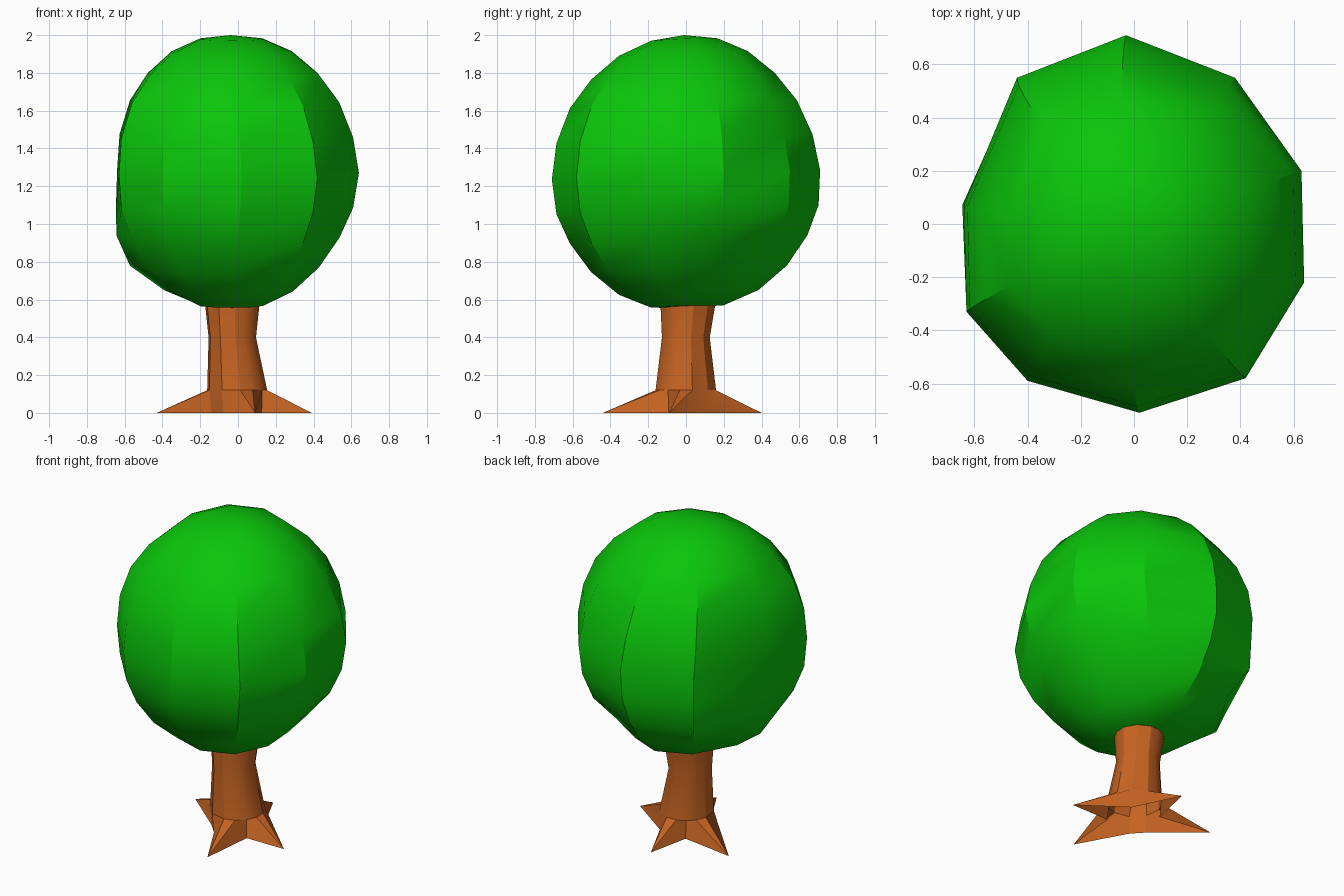
import bpy, bmesh
from math import sin, cos, pi, radians

if "Cube" in bpy.data.objects:
    bpy.data.objects.remove(bpy.data.objects["Cube"], do_unlink=True)


def material(name, rgb):
    mat = bpy.data.materials.new(name)
    mat.use_nodes = True
    mat.diffuse_color = (*rgb, 1)
    mat.node_tree.nodes["Principled BSDF"].inputs["Base Color"].default_value = (*rgb, 1)
    return mat


def finish(bm, name, mat, angle):
    mesh = bpy.data.meshes.new(name)
    bm.to_mesh(mesh)
    bm.free()
    obj = bpy.data.objects.new(name, mesh)
    bpy.context.collection.objects.link(obj)
    mesh.materials.append(mat)
    bpy.ops.object.select_all(action="DESELECT")
    obj.select_set(True)
    bpy.context.view_layer.objects.active = obj
    bpy.ops.object.shade_smooth_by_angle(angle=radians(angle))


def bridge(bm, low, high):
    """Join two rings, listed counter-clockwise; repeated corners make triangles."""
    n = len(low)
    for i in range(n):
        j = (i + 1) % n
        bm.faces.new(list(dict.fromkeys([low[i], low[j], high[j], high[i]])))


leaf_green = material("leaf green", (0.003, 0.56, 0.003))
bark_brown = material("bark brown", (0.56, 0.125, 0.016))

# Crown: ten-sided globe, drooping at the front and leaning in at the upper back
outline = [(0.64, -0.22), (0.63, 0.2), (0.38, 0.55), (-0.03, 0.71), (-0.44, 0.55),
           (-0.64, 0.07), (-0.63, -0.33), (-0.4, -0.59), (0.02, -0.71), (0.42, -0.58)]
heights = [1.983, 1.915, 1.8, 1.655, 1.475, 1.285, 1.1, 0.94, 0.78, 0.65, 0.57]
# Uneven spots, as corner: {ring: radius factor}
uneven = {1: {9: 0.95}, 2: {9: 0.92}, 4: {8: 1.08, 9: 1.05},
          5: {7: 1.03, 8: 1.13, 9: 1.21, 10: 1.13}}
bm = bmesh.new()
rings = []
for k, z in enumerate(heights, 1):
    a = pi * k / (len(heights) + 1)
    ring = []
    for c, (x, y) in enumerate(outline):
        r = sin(a) * uneven.get(c, {}).get(k, 1)
        px, py = x * r - 0.035 * abs(cos(a)), y * r
        pz = z + 0.07 * min(py, 0)
        if py > 0:
            py *= 1 - 0.09 * cos(a)
        ring.append(bm.verts.new((px, py, pz)))
    rings.append(ring)
for low, high in zip(rings[1:], rings):
    bridge(bm, low, high)
top = bm.verts.new((-0.04, -0.01, 2.0))
bottom = bm.verts.new((-0.03, -0.02, 0.555))
bridge(bm, rings[0], [top] * len(outline))
bridge(bm, [bottom] * len(outline), rings[-1])
finish(bm, "crown", leaf_green, 31)

# Trunk with four pointed roots, open underneath: each root has a tip on the
# ground and a direction for the pair of trunk edges it grows from
roots = [(0.09, -0.44, -72), (0.39, -0.09, 0), (-0.03, 0.4, 91), (-0.43, 0.18, 157)]
HALF = 12
bm = bmesh.new()
angles, ground = [], []
for i, (x, y, a) in enumerate(roots):
    gap = (roots[(i + 1) % len(roots)][2] - a) % 360
    tip = bm.verts.new((x, y, 0))
    angles += [a - HALF, a + HALF]
    ground += [tip, tip]
    valleys = 2 if gap > 100 else 1
    for m in range(1, valleys + 1):
        b = a + HALF + (gap - 2 * HALF) * m / (valleys + 1)
        angles.append(b)
        ground.append(bm.verts.new((0.155 * cos(radians(b)), 0.155 * sin(radians(b)), 0)))

previous = ground
for cx, cy, r, z in ((-0.004, 0, 0.162, 0.12), (-0.03, 0, 0.128, 0.4),
                     (-0.03, 0.014, 0.152, 0.62)):
    ring = [bm.verts.new((cx + r * cos(radians(a)), cy + r * sin(radians(a)), z)) for a in angles]
    bridge(bm, previous, ring)
    previous = ring
finish(bm, "trunk_and_roots", bark_brown, 25)
